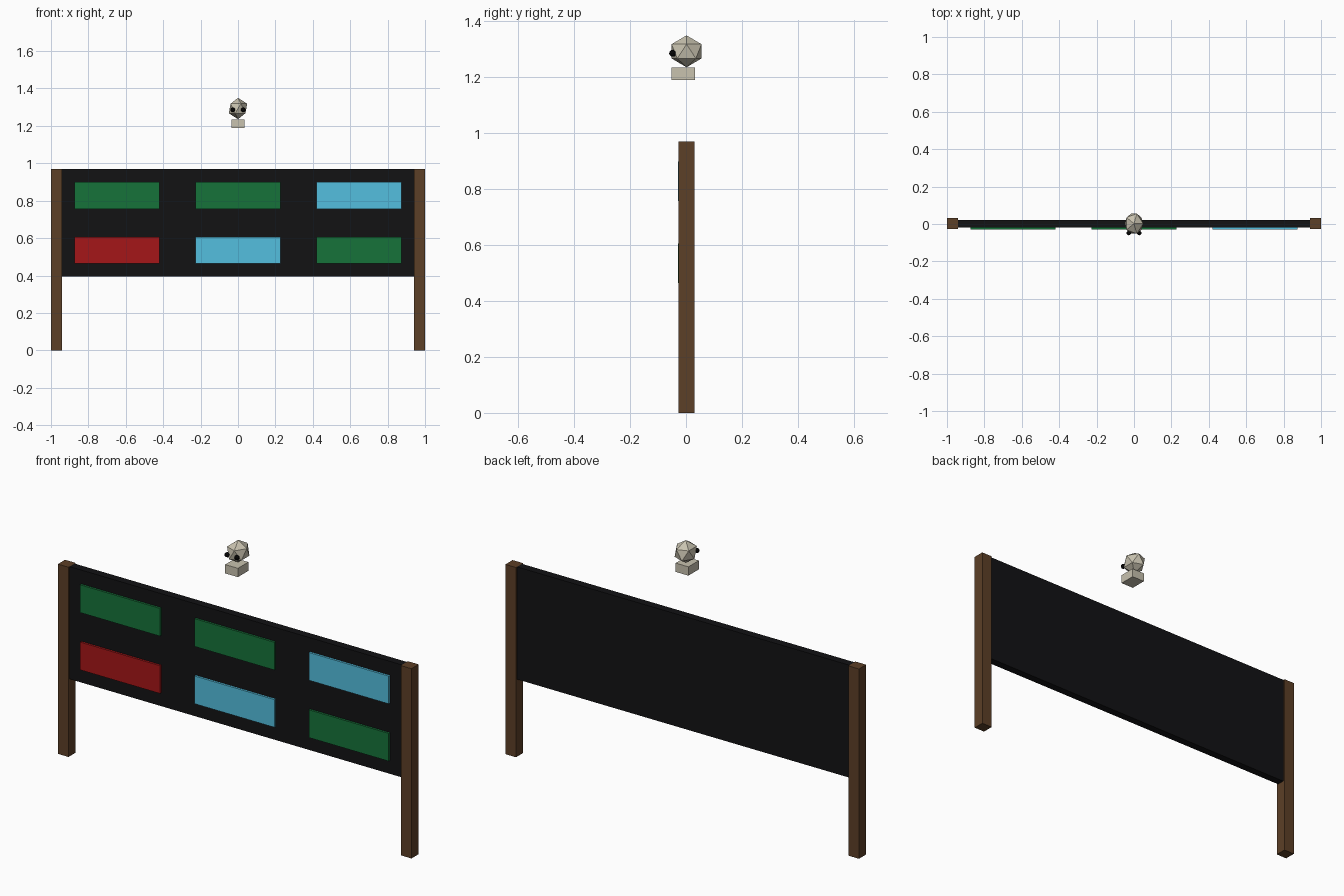
import bpy, bmesh
from mathutils import Matrix, Vector

if "Cube" in bpy.data.objects:
    bpy.data.objects.remove(bpy.data.objects["Cube"])


def material(name, rgb):
    m = bpy.data.materials.new(name)
    m.diffuse_color = (*rgb, 1)
    m.use_nodes = True
    m.node_tree.nodes["Principled BSDF"].inputs["Base Color"].default_value = m.diffuse_color
    return m


WOOD = material("wood", (0.107, 0.050, 0.020))
BLACK = material("black", (0.006, 0.006, 0.007))
EYE = material("eye_black", (0.002, 0.002, 0.002))
BONE = material("bone", (0.58, 0.54, 0.43))
GREEN = material("green", (0.008, 0.17, 0.042))
RED = material("red", (0.376, 0.008, 0.009))
BLUE = material("blue", (0.087, 0.52, 0.738))


def finish(name, bm, mat):
    mesh = bpy.data.meshes.new(name)
    bm.to_mesh(mesh)
    bm.free()
    mesh.materials.append(mat)
    obj = bpy.data.objects.new(name, mesh)
    bpy.context.collection.objects.link(obj)
    return obj


def box(name, low, high, mat):
    low, high = Vector(low), Vector(high)
    bm = bmesh.new()
    bmesh.ops.create_cube(bm, size=1, matrix=Matrix.LocRotScale((low + high) / 2, None, high - low))
    return finish(name, bm, mat)


def ball(name, centre, scale, mat, subdivisions):
    bm = bmesh.new()
    bmesh.ops.create_icosphere(bm, subdivisions=subdivisions, radius=1,
                               matrix=Matrix.LocRotScale(Vector(centre), None, Vector(scale)))
    return finish(name, bm, mat)


# Wooden posts
for side, x in (("left", -0.97), ("right", 0.97)):
    box(f"{side}_post", (x - 0.03, -0.027, 0), (x + 0.03, 0.031, 0.97), WOOD)

# Board between the posts
box("board", (-0.94, -0.018, 0.395), (0.94, 0.022, 0.97), BLACK)

# Two rows of coloured tiles on the front
rows = ((0.828, (GREEN, GREEN, BLUE)), (0.535, (RED, BLUE, GREEN)))
for r, (z, colours) in enumerate(rows):
    for c, mat in enumerate(colours):
        x = (c - 1) * 0.647
        box(f"tile_{r + 1}_{c + 1}", (x - 0.226, -0.029, z - 0.071),
            (x + 0.226, -0.018, z + 0.071), mat)

# Floating skull: faceted head, jaw block and eyes
ball("skull", (0, 0.002, 1.293), (0.055, 0.063, 0.057), BONE, 1)
box("jaw", (-0.036, -0.052, 1.19), (0.036, 0.032, 1.235), BONE)
for side, x in (("left", -0.028), ("right", 0.028)):
    ball(f"{side}_eye", (x, -0.048, 1.286), (0.0125,) * 3, EYE, 2)
